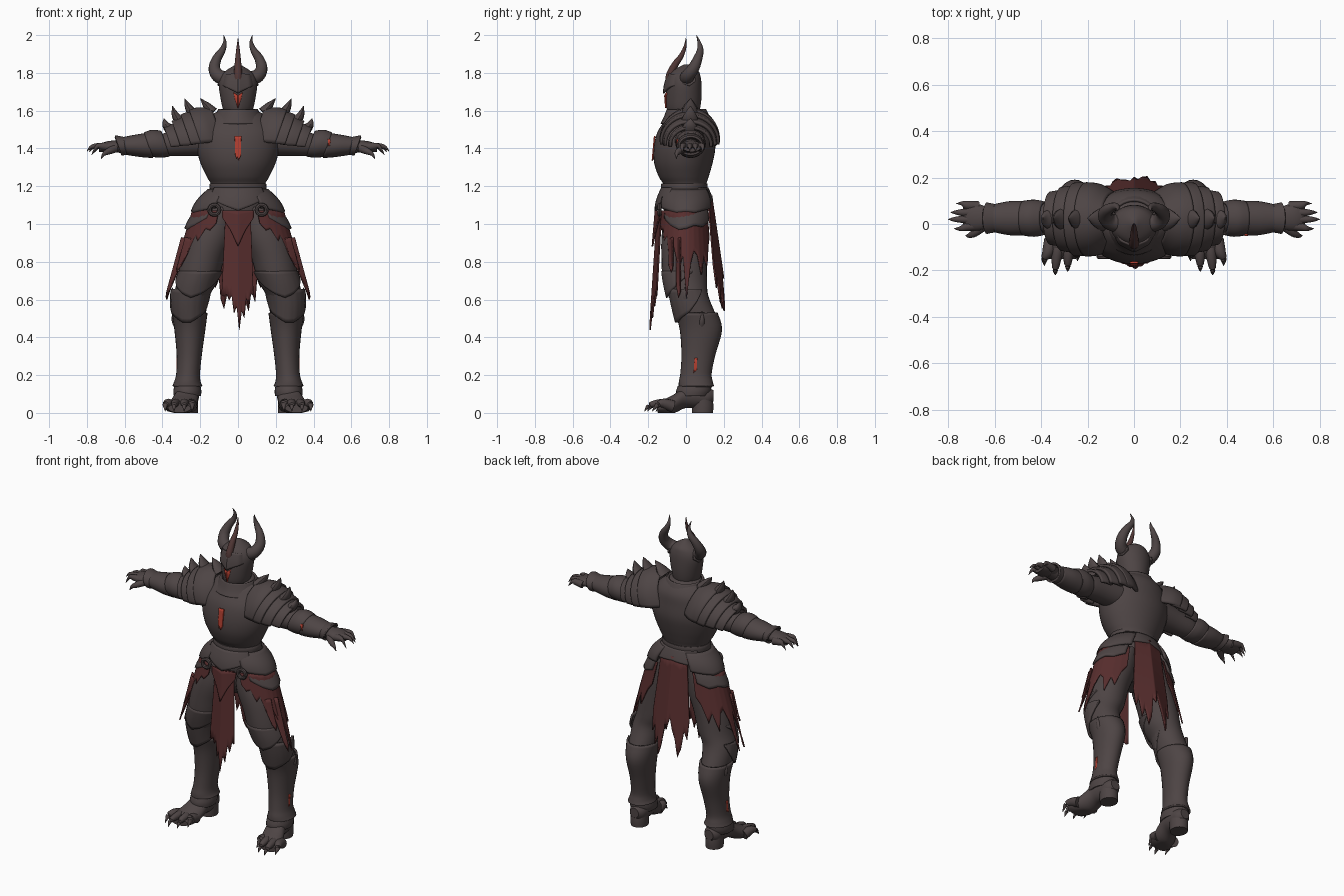
import bpy, bmesh, math
from mathutils import Vector

def material(name, c):
    m = bpy.data.materials.new(name)
    m.diffuse_color = (*c, 1)
    return m

ARMOUR = material("dark_iron", (0.076, 0.059, 0.059))
CLOTH = material("torn_red_cloth", (0.097, 0.027, 0.027))
RUST = material("rust_iron", (0.08, 0.037, 0.035))
GLOW = material("ember_red", (0.45, 0.05, 0.03))
X, Y, Z = Vector((1, 0, 0)), Vector((0, 1, 0)), Vector((0, 0, 1))

def finish(name, bm, mat, mirror, thick=0):
    bmesh.ops.recalc_face_normals(bm, faces=bm.faces)
    me = bpy.data.meshes.new(name)
    bm.to_mesh(me)
    bm.free()
    me.materials.append(mat)
    ob = bpy.data.objects.new(name, me)
    bpy.context.collection.objects.link(ob)
    if thick:
        s = ob.modifiers.new("thickness", 'SOLIDIFY')
        s.thickness, s.offset = thick, 0
    if mirror:
        ob.modifiers.new("mirror", 'MIRROR')
    bpy.context.view_layer.objects.active = ob
    ob.select_set(True)
    bpy.ops.object.shade_smooth_by_angle(angle=math.radians(40))
    ob.select_set(False)
    return ob

def spline(rows, k):
    out, n = [], len(rows)
    for i in range(n - 1):
        p = [rows[max(i - 1, 0)], rows[i], rows[i + 1], rows[min(i + 2, n - 1)]]
        for j in range(k):
            t = j / k
            out.append([0.5 * (2 * b + (c - a) * t + (2 * a - 5 * b + 4 * c - d) * t * t
                               + (3 * b - a - 3 * c + d) * t ** 3) for a, b, c, d in zip(*p)])
    return out + [list(rows[-1])]

def loft(name, rows, u=None, v=None, arc=None, mat=ARMOUR, mirror=False, seg=28, k=4, ridge=0, cap=True, thick=0.012):
    """Smooth tube through rows of (x, y, z, radius_u, radius_v); arc leaves an open shell."""
    rows = spline(rows, k)
    bm, rings = bmesh.new(), []
    full = arc is None
    a0, a1 = arc or (0, 360)
    for i, r in enumerate(rows):
        c, uu, vv = Vector(r[:3]), u, v
        if u is None:
            t = (Vector(rows[min(i + 1, len(rows) - 1)][:3]) - Vector(rows[max(i - 1, 0)][:3])).normalized()
            ref = Y if abs(t.y) < 0.8 else Z
            uu = t.cross(ref).normalized()
            vv = t.cross(uu)
        ring = []
        for j in range(seg if full else seg + 1):
            a = math.radians(a0 + (a1 - a0) * j / seg)
            s = math.sin(a)
            f = 1 + ridge * max(0, -s) ** 12
            p = c + uu * (max(r[3], .001) * math.cos(a)) + vv * (max(r[4], .001) * s * f)
            p.z = max(p.z, 0)
            ring.append(bm.verts.new(p))
        rings.append(ring)
    m = len(rings[0])
    for A, B in zip(rings, rings[1:]):
        for j in range(m if full else m - 1):
            bm.faces.new((A[j], A[(j + 1) % m], B[(j + 1) % m], B[j]))
    closed = full and cap
    if closed:
        bm.faces.new(rings[0])
        bm.faces.new(rings[-1])
    return finish(name, bm, mat, mirror, 0 if closed else thick)

def claw(name, pts, r, mirror=True, mat=ARMOUR, flat=1.0):
    n = len(pts) - 1
    rs = [r * (1 - (i / n) ** 1.4) + .001 for i in range(n + 1)]
    return loft(name, [(*p, q, q * flat) for p, q in zip(pts, rs)], mat=mat, mirror=mirror, seg=12, k=5)

def along(line, t):
    f = t * (len(line) - 1)
    i = min(int(f), len(line) - 2)
    a, b = line[i], line[i + 1]
    if isinstance(a, (int, float)):
        return a + (b - a) * (f - i)
    return Vector(a).lerp(Vector(b), f - i)

def sheet(name, top, bottom, hem, mat=CLOTH, mirror=False, thick=0.008, bulge=0.0, rows=8):
    """Hanging sheet between two polylines, cut to a ragged hem of length fractions."""
    bm, cols = bmesh.new(), []
    n = 4 * (len(hem) - 1)
    for i in range(n + 1):
        t = i / n
        a, b, h = along(top, t), along(bottom, t), along(hem, t)
        col = []
        for j in range(rows + 1):
            s = h * j / rows
            p = a.lerp(b, s)
            out = Vector((p.x, p.y, 0)).normalized()
            col.append(bm.verts.new(p + out * bulge * math.sin(math.pi * min(s, 1))))
        cols.append(col)
    for A, B in zip(cols, cols[1:]):
        for j in range(rows):
            bm.faces.new((A[j], B[j], B[j + 1], A[j + 1]))
    return finish(name, bm, mat, mirror, thick)

def arc_line(cx, cy, z, rx, ry, a0, a1, n=12):
    return [(cx + rx * math.cos(math.radians(a0 + (a1 - a0) * i / n)),
             cy + ry * math.sin(math.radians(a0 + (a1 - a0) * i / n)), z) for i in range(n + 1)]

# Torso, collar and waist
loft("cuirass", [(0, -.005, 1.02, .13, .105), (0, -.005, 1.1, .15, .115), (0, -.005, 1.2, .142, .112),
                 (0, -.012, 1.25, .165, .132), (0, -.014, 1.32, .198, .154), (0, -.008, 1.4, .218, .163),
                 (0, -.002, 1.48, .212, .152), (0, .012, 1.54, .178, .13), (0, .015, 1.585, .13, .1),
                 (0, .015, 1.61, .07, .07)], X, Y, seg=40)
loft("collar", [(0, .008, 1.53, .15, .13), (0, .008, 1.56, .125, .115), (0, .005, 1.605, .1, .096)], X, Y, cap=False, ridge=.06)
loft("waist_band", [(0, -.005, 1.17, .15, .118), (0, -.005, 1.2, .152, .12), (0, -.005, 1.215, .148, .118)], X, Y, ridge=.06)
sheet("belly_plate", arc_line(0, -.005, 1.19, .15, .12, 215, 325), arc_line(0, -.005, 1.04, .19, .155, 215, 325),
      [.45, .5, .65, .8, .65, .5, .45], ARMOUR, thick=.014, bulge=.012)
sheet("back_waist_plate", arc_line(0, 0, 1.19, .15, .112, 35, 145), arc_line(0, 0, 1.05, .2, .145, 35, 145),
      [.6, .55, .5, .45, .5, .55, .6], ARMOUR, thick=.014, bulge=.01)

# Helmet with horns and crest
loft("helmet", [(0, -.01, 1.57, .06, .068), (0, -.01, 1.61, .08, .084), (0, -.008, 1.67, .093, .09),
                (0, -.006, 1.74, .102, .088), (0, -.004, 1.785, .09, .08), (0, 0, 1.815, .06, .062),
                (0, .005, 1.845, .01, .012)], X, Y, ridge=.09, seg=40)
for s in (-1, 1):
    sheet("brow_plate", [(0, -.092, 1.8), (s * .055, -.07, 1.79), (s * .092, .0, 1.785), (s * .085, .05, 1.775)],
          [(0, -.119, 1.68), (s * .062, -.088, 1.68), (s * .105, -.01, 1.68), (s * .096, .05, 1.68)],
          [.9, .72, .55, .42, .5, .2], ARMOUR, thick=.01, bulge=.006)
    sheet("face_slit", [(s * .001, -.112, 1.68), (s * .022, -.104, 1.695)], [(s * .001, -.107, 1.615), (s * .008, -.105, 1.62)],
          [1, .75, .4], GLOW, rows=3)
claw("side_horn", [(.055, .0, 1.765), (.105, .01, 1.785), (.125, .04, 1.825), (.112, .062, 1.875),
                   (.083, .075, 1.92), (.07, .07, 1.96), (.076, .055, 2.0)], .038)
claw("crest_horn", [(0, -.075, 1.72), (0, -.085, 1.78), (0, -.06, 1.84), (0, -.025, 1.89), (0, -.005, 1.94), (0, 0, 1.985)],
     .024, False, RUST)

# Pauldrons: overlapping lames with blade-like spikes
tilt = Vector((.35, 0, 1))
lames = [((.09, .02, 1.46, .11, .145), (.15, .02, 1.455, .145, .155), (.205, .02, 1.45, .152, .15)),
         ((.16, .02, 1.45, .14, .138), (.21, .02, 1.445, .15, .142), (.255, .02, 1.44, .15, .132)),
         ((.22, .02, 1.44, .13, .116), (.26, .02, 1.435, .136, .122), (.31, .022, 1.43, .13, .108)),
         ((.28, .025, 1.43, .105, .09), (.32, .025, 1.425, .112, .096), (.358, .025, 1.42, .107, .088))]
for rows in lames:
    loft("pauldron_lame", rows, Y, tilt, arc=(-8, 188), mirror=True, thick=.016)
for x, z, tx, tz in ((.155, 1.59, .2, 1.665), (.25, 1.57, .283, 1.665), (.32, 1.53, .347, 1.625), (.37, 1.49, .392, 1.56)):
    claw("pauldron_spike", [(x - .02, .02, z), (x + .012, .022, (z + tz) / 2), (tx, .025, tz)], .03, flat=1.7)

# Arms
loft("arm", [(.16, .02, 1.44, .08, .08), (.26, .02, 1.435, .075, .075), (.36, .025, 1.425, .068, .066),
             (.41, .025, 1.42, .06, .055), (.47, .025, 1.417, .066, .056), (.54, .025, 1.413, .062, .047),
             (.62, .025, 1.412, .046, .036), (.66, .025, 1.41, .045, .03)], Y, Z, mirror=True)
loft("elbow_guard", [(.385, .025, 1.425, .066, .062), (.43, .025, 1.425, .074, .068), (.475, .025, 1.42, .069, .059)],
     Y, tilt, mirror=True, cap=False)
loft("forearm_guard", [(.47, .025, 1.415, .068, .06), (.53, .025, 1.413, .068, .053), (.6, .025, 1.412, .055, .041)],
     Y, tilt, mirror=True, cap=False)
loft("wrist_cuff", [(.57, .025, 1.413, .05, .038), (.61, .025, 1.415, .057, .044), (.635, .025, 1.416, .062, .048)],
     Y, tilt, mirror=True, cap=False)
loft("hand", [(.62, .025, 1.412, .042, .03), (.66, .028, 1.412, .055, .03), (.7, .03, 1.408, .058, .028), (.735, .03, 1.402, .045, .02)],
     Y, Z, mirror=True)
for y0, y1, x1, z1 in ((.075, .088, .765, 1.375), (.048, .05, .79, 1.38), (.02, .02, .8, 1.385), (-.005, -.02, .775, 1.365)):
    claw("finger", [(.67, y0, 1.405), (.72, (y0 + y1) / 2, 1.412), (x1 - .028, y1, 1.41), (x1, y1, z1)], .022)
claw("thumb", [(.65, -.01, 1.4), (.685, -.038, 1.385), (.71, -.05, 1.37), (.725, -.05, 1.345)], .021)
sheet("forearm_ember", [(.475, -.047, 1.45), (.49, -.047, 1.45)], [(.478, -.047, 1.41), (.487, -.047, 1.41)], [1, .7, 1], GLOW, rows=2)

# Hip plates, clasps and hanging cloth
sheet("upper_hip_plate", arc_line(0, 0, 1.18, .155, .12, -62, 62), arc_line(.02, 0, 1.06, .225, .14, -62, 62),
      [.8, .9, 1, .95, 1, .9, .8], ARMOUR, True, .014, .015)
sheet("lower_hip_plate", arc_line(.01, 0, 1.12, .17, .12, -52, 55), arc_line(.02, 0, .97, .26, .14, -52, 55),
      [.6, .85, 1, .95, .85, .9, .7], ARMOUR, True, .014, .012)
loft("belt_clasp", [(.125 + .026 * math.cos(a), -.14, 1.075 + .026 * math.sin(a), .011, .011)
                    for a in [math.radians(20 * i) for i in range(19)]], mirror=True, seg=8, k=1)
sheet("front_tabard", [(-.065, -.13, 1.07), (0, -.15, 1.07), (.065, -.13, 1.07)],
      [(-.095, -.165, .44), (0, -.192, .44), (.088, -.165, .44)],
      [.71, .72, .7, .75, .71, .86, .8, 1, .84, .9, .73, .8, .7, .71])
sheet("tabard_overlay", [(-.085, -.138, 1.07), (0, -.162, 1.07), (.085, -.138, 1.07)],
      [(-.07, -.155, .88), (0, -.178, .88), (.07, -.155, .88)], [.2, .55, 1, .55, .2], CLOTH)
sheet("back_cape", [(-.09, .115, 1.15), (0, .135, 1.15), (.09, .115, 1.15)],
      [(-.15, .165, .54), (0, .224, .54), (.15, .165, .54)],
      [.6, .8, .72, .9, .98, .8, .72, .6, .72, .68, .9, 1, .82, .92, .72, .8, .6])
sheet("side_skirt", arc_line(.02, -.005, 1.07, .22, .13, -68, 62), arc_line(.08, -.01, .6, .3, .18, -68, 62),
      [.14, .22, .2, .34, .28, .5, .36, .5, .66, .5, 1, .6, .45, .5, .72, .5, .62, .4, .3], CLOTH, True)
for x0, x1, y, z0, z1 in ((.27, .383, -.05, .92, .61), (.25, .325, -.09, .92, .745)):
    sheet("torn_strand", [(x0 - .025, y, z0), (x0 + .03, y + .02, z0 + .01)], [(x1 - .005, y, z1), (x1 + .002, y + .02, z1)],
          [.8, 1, .9], CLOTH, True)

# Legs
loft("leg", [(.09, 0, 1.09, .08, .1), (.14, -.01, .95, .122, .118), (.185, -.01, .82, .115, .12), (.213, -.005, .7, .108, .117),
             (.245, .015, .62, .095, .103), (.255, .06, .5, .08, .105), (.255, .08, .42, .066, .098), (.258, .065, .3, .056, .08),
             (.262, .05, .2, .052, .072), (.265, .05, .08, .05, .065)], X, Y, mirror=True)
loft("pelvis", [(0, 0, .9, .07, .07), (0, 0, .96, .12, .1), (0, -.005, 1.06, .15, .112)], X, Y)
sheet("thigh_guard", arc_line(.198, -.008, .75, .112, .118, -190, 20), arc_line(.24, .01, .61, .106, .11, -190, 20),
      [.05, .3, .6, .85, 1, .85, .6, .3, .05], ARMOUR, True, .012, .006)
sheet("knee_guard", arc_line(.248, .012, .655, .102, .104, -200, 40), arc_line(.256, .055, .48, .088, .108, -200, 40),
      [.05, .4, .7, .85, 1, 1, .85, .7, .4, .05], ARMOUR, True, .014, .006)
loft("greave", [(.256, .055, .53, .089, .106), (.255, .079, .44, .076, .106), (.258, .066, .31, .061, .084),
                (.264, .053, .21, .057, .077), (.268, .052, .165, .064, .084), (.268, .055, .14, .074, .088)],
     X, Y, mirror=True, cap=False)
claw("knee_spike", [(.32, .0, .58), (.342, -.005, .62), (.348, -.005, .665)], .026)
claw("calf_spike", [(.31, .08, .45), (.337, .085, .49), (.345, .085, .54)], .022)
sheet("greave_ember", [(.322, .045, .29), (.322, .06, .29)], [(.322, .04, .21), (.322, .056, .21)], [1, .85, 1, .9], GLOW, True, rows=3)

# Clawed boots with separate heels
loft("boot", [(.262, .145, .09, .03, .03), (.262, .115, .085, .05, .05), (.265, .05, .095, .06, .07), (.272, -.005, .083, .062, .058),
              (.288, -.06, .05, .072, .05), (.303, -.11, .034, .075, .04), (.31, -.15, .025, .06, .024)], X, Z, mirror=True)
loft("heel", [(.263, .088, 0, .05, .055), (.263, .088, .04, .052, .057), (.263, .085, .09, .052, .055)], X, Y, mirror=True)
loft("ankle_lame", [(.268, .045, .14, .064, .083), (.268, .04, .115, .068, .086), (.268, .035, .09, .066, .08)], X, Y, mirror=True, cap=False)
for x0, x1, y1 in ((.247, .243, -.16), (.282, .285, -.205), (.322, .338, -.22), (.355, .385, -.18)):
    claw("toe", [(x0, -.07, .035), ((x0 + x1) / 2, -.12, .05), (x1, y1 + .03, .042), (x1, y1, .008)], .031)

# Chest ember
sheet("chest_ember", [(-.018, -.166, 1.465), (.018, -.166, 1.465)], [(-.014, -.178, 1.335), (.014, -.178, 1.335)],
      [.75, .95, .85, 1, .9, .8], GLOW)
